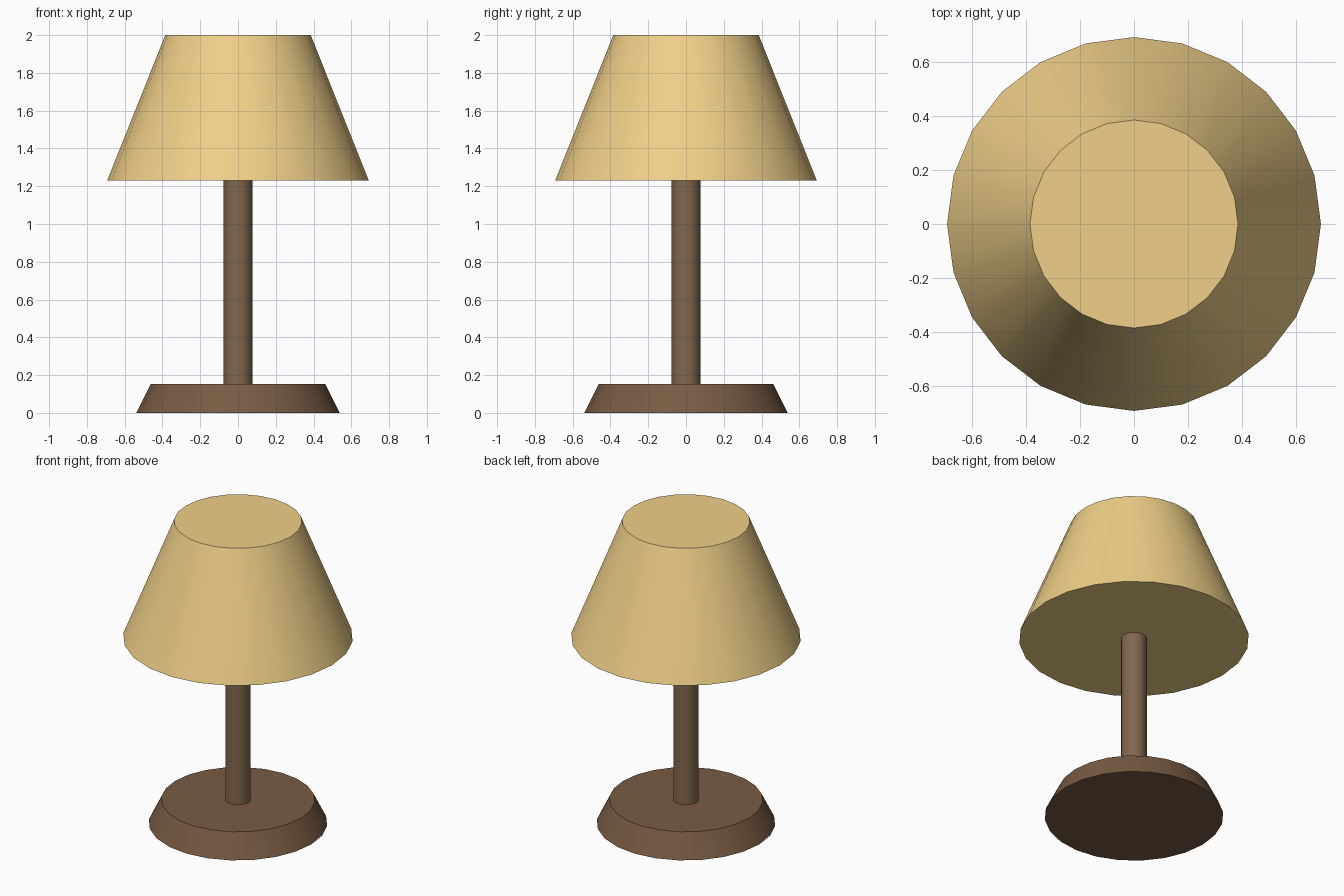
import bpy
import math

if "Cube" in bpy.data.objects:
    bpy.data.objects.remove(bpy.data.objects["Cube"])


def material(name, color):
    mat = bpy.data.materials.new(name)
    mat.diffuse_color = color
    mat.use_nodes = True
    mat.node_tree.nodes["Principled BSDF"].inputs["Base Color"].default_value = mat.diffuse_color
    return mat


def frustum(name, sides, r_bottom, r_top, z_bottom, z_top, mat):
    bpy.ops.mesh.primitive_cone_add(
        vertices=sides, radius1=r_bottom, radius2=r_top,
        depth=z_top - z_bottom, location=(0, 0, (z_bottom + z_top) / 2))
    obj = bpy.context.object
    obj.name = name
    obj.data.materials.append(mat)
    bpy.ops.object.shade_smooth_by_angle(angle=math.radians(30))
    return obj


dark_wood = material("dark_wood", (0.19, 0.105, 0.055, 1))
light_wood = material("light_wood", (0.22, 0.135, 0.075, 1))
fabric = material("fabric", (0.87, 0.63, 0.25, 1))

# Tapered foot
frustum("base", 24, 0.538, 0.462, 0, 0.154, dark_wood)
# Upright stem between foot and shade
frustum("stem", 16, 0.077, 0.077, 0.154, 1.231, light_wood)
# Closed conical shade
frustum("lampshade", 24, 0.692, 0.385, 1.231, 2.0, fabric)
